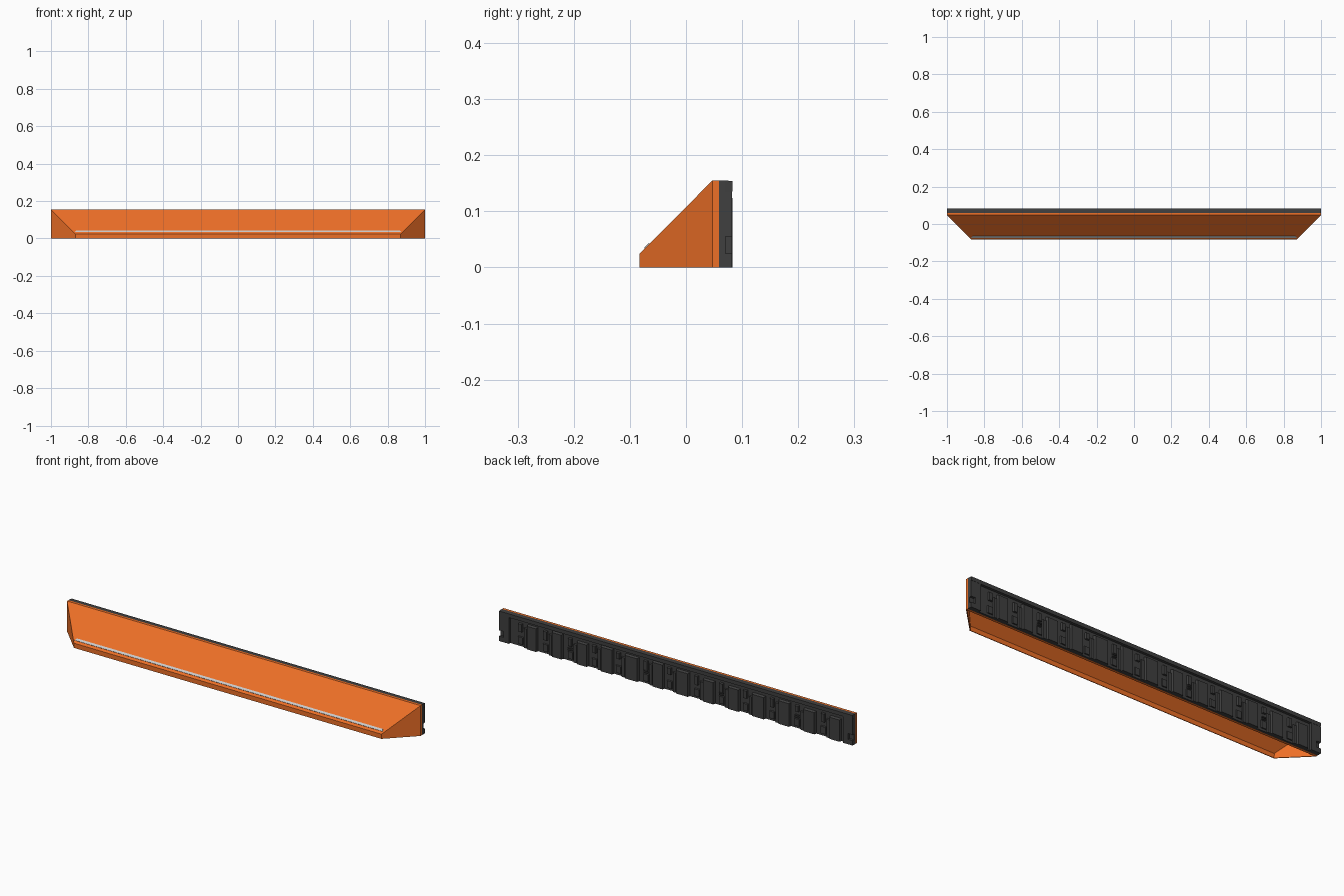
import bpy, bmesh, random

if "Cube" in bpy.data.objects:
    bpy.data.objects.remove(bpy.data.objects["Cube"])
random.seed(4)


def material(name, color):
    m = bpy.data.materials.new(name)
    m.diffuse_color = color
    m.use_nodes = True
    m.node_tree.nodes["Principled BSDF"].inputs["Base Color"].default_value = m.diffuse_color
    return m


ORANGE = material("orange_paint", (0.85, 0.16, 0.02, 1))
BLACK = material("dark_panel", (0.05, 0.05, 0.05, 1))


def finish(name, bm, mat=None):
    bmesh.ops.recalc_face_normals(bm, faces=bm.faces)
    me = bpy.data.meshes.new(name)
    bm.to_mesh(me)
    bm.free()
    ob = bpy.data.objects.new(name, me)
    bpy.context.collection.objects.link(ob)
    if mat:
        me.materials.append(mat)
    return ob


def add_box(bm, x0, x1, y0, y1, z0, z1, taper=0.0):
    # taper narrows the outer (+y) face to give chamfered sides
    rings = []
    for y, t in ((y0, 0), (y1, taper)):
        rings.append([bm.verts.new(p) for p in (
            (x0 + t, y, z0), (x1 - t, y, z0), (x1 - t, y, z1 - t), (x0 + t, y, z1 - t))])
    a, b = rings
    bm.faces.new(a)
    bm.faces.new(b[::-1])
    for i in range(4):
        j = (i + 1) % 4
        bm.faces.new((a[j], a[i], b[i], b[j]))


# Hollow sloped hood with mitred ends, open underneath
FRONT, REAR, BACK, TOP, LIP = -0.083, 0.047, 0.059, 0.155, 0.024
bm = bmesh.new()
ends = []
for s in (-1, 1):
    ends.append([bm.verts.new(p) for p in (
        (s * 0.87, FRONT, 0), (s * 0.87, FRONT, LIP), (s, REAR, TOP), (s, REAR, 0))])
l, r = ends
bm.faces.new((l[0], r[0], r[1], l[1]))
bm.faces.new((l[1], r[1], r[2], l[2]))
bm.faces.new((l[0], l[1], l[2], l[3]))
bm.faces.new((r[0], r[3], r[2], r[1]))
hood = finish("sloped_hood", bm, ORANGE)
# Make sure the normals point outward before thickening inward
if hood.data.polygons[0].normal.y > 0:
    hood.data.flip_normals()
mod = hood.modifiers.new("sheet", 'SOLIDIFY')
mod.thickness = 0.004
mod.offset = -1

# Upright plate joining hood and panel
bm = bmesh.new()
add_box(bm, -1, 1, REAR, BACK, 0, TOP)
finish("mounting_plate", bm, ORANGE)

# Grey strip lying on the lower slope
bm = bmesh.new()
strip = []
for s in (-1, 1):
    strip.append([bm.verts.new((s * x, y, z)) for x, y, z in (
        (0.872, -0.073, 0.033), (0.872, -0.0745, 0.0355),
        (0.864, -0.0665, 0.0435), (0.864, -0.064, 0.042))])
bm.faces.new(strip[0])
bm.faces.new(strip[1][::-1])
for i in range(4):
    j = (i + 1) % 4
    bm.faces.new((strip[0][i], strip[0][j], strip[1][j], strip[1][i]))
finish("light_strip", bm)

# Dark rear slab with a full-depth top rail
OUT, MID = 0.083, 0.070
bm = bmesh.new()
add_box(bm, -1, 1, BACK, MID, 0, TOP)
add_box(bm, -1, 1, MID, OUT, 0.135, TOP, 0.001)
finish("rear_slab", bm, BLACK)

# Stepped end blocks, notched at the sides
bm = bmesh.new()
for s in (-1, 1):
    for xi, z0, z1 in ((1, 0, 0.025), (0.975, 0.025, 0.055), (1, 0.055, 0.135)):
        x0, x1 = sorted((s * 0.945, s * xi))
        add_box(bm, x0, x1, MID, OUT - 0.001, z0, z1)
finish("end_blocks", bm, BLACK)

# Repeating upright raised panels with small blocks between them
bm = bmesh.new()
small = bmesh.new()
n = 13
pitch = 1.86 / n
for i in range(n):
    x = -0.93 + pitch * i
    w = random.uniform(0.058, 0.078)
    top = random.choice((0.115, 0.122, 0.128))
    add_box(bm, x, x + w, MID, OUT, 0, top, 0.004)
    add_box(bm, x + w, x + w + 0.02, MID, 0.077, 0, top - 0.02, 0.002)
    gx = x + w + 0.028
    h = random.uniform(0.03, 0.05)
    add_box(small, gx, gx + 0.022, MID, 0.080, 0.118 - h, 0.118, 0.002)
    add_box(small, gx - 0.004, gx + 0.026, MID, 0.076, 0.012, 0.05, 0.002)
    if i % 3 == 1:
        for z in (0.055, 0.064):
            add_box(small, gx, gx + 0.022, MID, 0.079, z, z + 0.005)
finish("raised_panels", bm, BLACK)
finish("small_blocks", small, BLACK)
